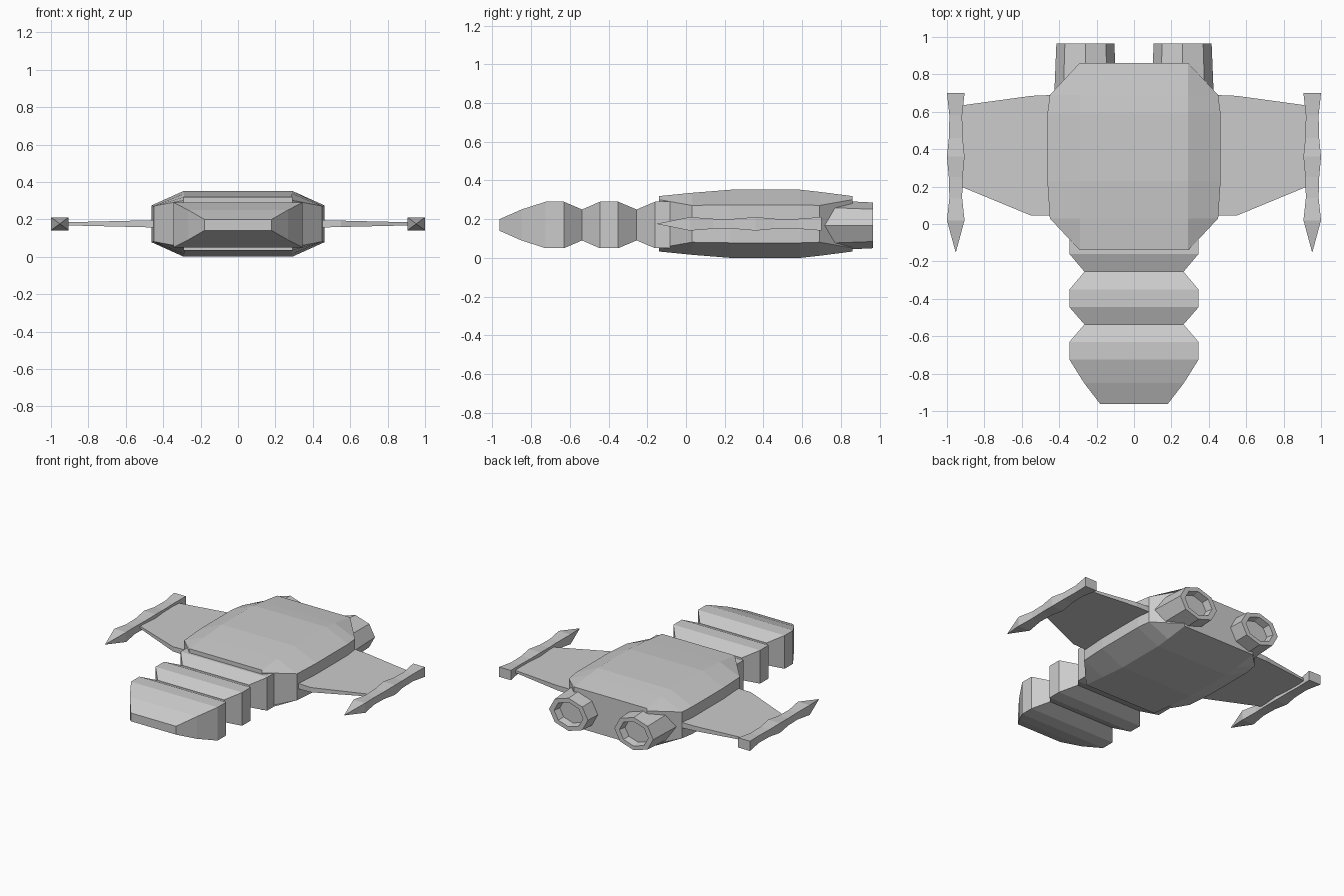
import bpy, bmesh, math

if "Cube" in bpy.data.objects:
    bpy.data.objects.remove(bpy.data.objects["Cube"])


def loft(name, rings, mirror=False):
    """Skin a list of equal-length point rings, cap both ends, optionally mirror in x."""
    bm = bmesh.new()
    loops = [[bm.verts.new(p) for p in ring] for ring in rings]
    n = len(loops[0])
    for a, b in zip(loops, loops[1:]):
        for i in range(n):
            j = (i + 1) % n
            bm.faces.new((a[i], a[j], b[j], b[i]))
    bm.faces.new(loops[0][::-1])
    bm.faces.new(loops[-1])
    bmesh.ops.remove_doubles(bm, verts=bm.verts, dist=1e-5)
    bmesh.ops.recalc_face_normals(bm, faces=bm.faces)
    me = bpy.data.meshes.new(name)
    bm.to_mesh(me)
    bm.free()
    ob = bpy.data.objects.new(name, me)
    bpy.context.collection.objects.link(ob)
    if mirror:
        ob.modifiers.new("mirror", 'MIRROR').use_axis = (True, False, False)
    return ob


def rect(y, hx, hz, cx=0.0, cz=0.17):
    return [(cx - hx, y, cz - hz), (cx + hx, y, cz - hz),
            (cx + hx, y, cz + hz), (cx - hx, y, cz + hz)]


def octagon(y, rx, rz, cx, cz):
    return [(cx + rx * math.cos(i * math.pi / 4), y, cz + rz * math.sin(i * math.pi / 4))
            for i in range(8)]


def hull_ring(y, hx, side, top):
    """Flat-topped hull section; side and top are half heights."""
    c, t = 0.176, 0.29
    return [(-t, y, c - top), (t, y, c - top), (hx, y, c - side), (hx, y, c + side),
            (t, y, c + top), (-t, y, c + top), (-hx, y, c + side), (-hx, y, c - side)]


# Main hull
loft("hull", [hull_ring(*s) for s in (
    (-0.14, 0.291, 0.125, 0.143), (0.03, 0.45, 0.095, 0.160), (0.23, 0.463, 0.098, 0.176),
    (0.59, 0.463, 0.098, 0.176), (0.69, 0.45, 0.095, 0.165), (0.86, 0.291, 0.125, 0.143))])

# Ribbed neck and tapered nose
loft("ribbed_nose", [rect(*s) for s in (
    (-0.963, 0.18, 0.03), (-0.85, 0.267, 0.08), (-0.725, 0.345, 0.12), (-0.63, 0.345, 0.12),
    (-0.537, 0.265, 0.08), (-0.445, 0.345, 0.12), (-0.35, 0.345, 0.12),
    (-0.255, 0.265, 0.08), (-0.16, 0.345, 0.12), (-0.05, 0.345, 0.12))])

# Wings
loft("wing", [[(x, y0, 0.176 - h), (x, y1, 0.176 - h), (x, y1, 0.176 + h), (x, y0, 0.176 + h)]
              for x, y0, y1, h in ((0.43, 0.045, 0.69, 0.02), (0.55, 0.045, 0.685, 0.017),
                                   (0.93, 0.202, 0.633, 0.008))], mirror=True)

# Wing-tip pods with pointed fronts
loft("wing_pod", [rect(y, hx, hz, 0.953, 0.176) for y, hx, hz in (
    (-0.15, 0.001, 0.001), (0.02, 0.047, 0.035), (0.14, 0.034, 0.026), (0.25, 0.037, 0.026),
    (0.36, 0.047, 0.035), (0.46, 0.037, 0.026), (0.58, 0.034, 0.026), (0.70, 0.047, 0.035))],
     mirror=True)

# Engines with recessed nozzles
loft("engine", [octagon(y, rx, rz, 0.26, 0.168) for y, rx, rz in (
    (0.65, 0.168, 0.134), (0.966, 0.155, 0.118), (0.966, 0.115, 0.088), (0.915, 0.105, 0.080))],
     mirror=True)
